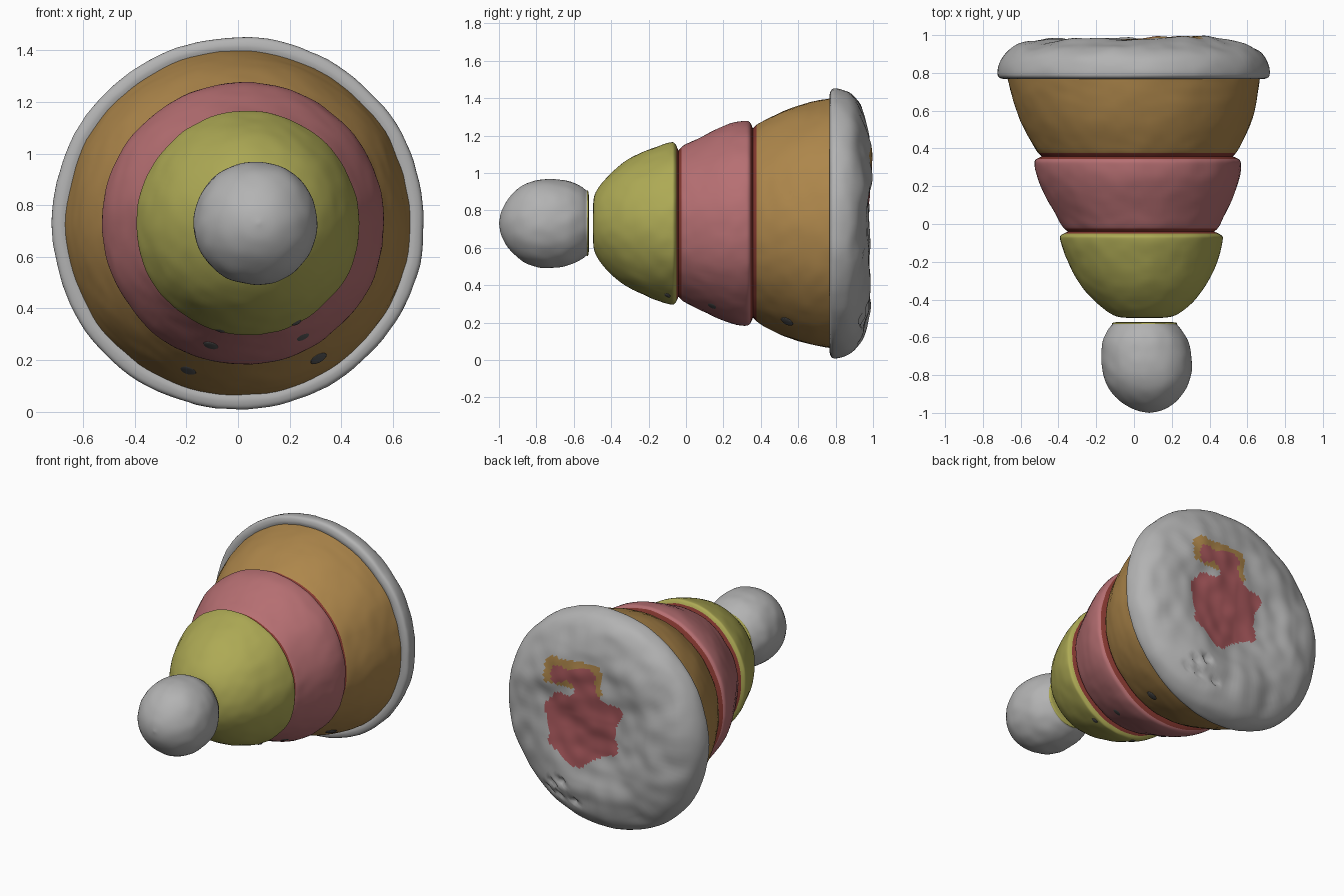
import bpy, bmesh, math
from mathutils import Vector, noise

if "Cube" in bpy.data.objects:
    bpy.data.objects.remove(bpy.data.objects["Cube"])

SEG = 112
CZ = 0.73


def material(name, rgb):
    m = bpy.data.materials.new(name)
    m.diffuse_color = (*rgb, 1)
    m.use_nodes = True
    m.node_tree.nodes["Principled BSDF"].inputs["Base Color"].default_value = m.diffuse_color
    return m


grey = material("grey", (0.45, 0.45, 0.45))
yellow = material("yellow", (0.42, 0.40, 0.09))
pink = material("pink", (0.47, 0.16, 0.17))
orange = material("orange", (0.42, 0.24, 0.07))
groove = material("groove_red", (0.24, 0.04, 0.03))
stain = material("stain_red", (0.40, 0.10, 0.11))
dark = material("dark", (0.10, 0.10, 0.10))


def axis_x(y):
    # the stack leans slightly towards +x at the front
    return max(0.0, 0.035 - 0.045 * y)


def smooth_profile(pts, steps):
    # Catmull-Rom through (y, radius) points
    p = [Vector(q) for q in pts]
    p = [p[0]] + p + [p[-1]]
    out = []
    for a, b, c, d in zip(p, p[1:], p[2:], p[3:]):
        for k in range(steps):
            t = k / steps
            out.append(0.5 * (2 * b + (c - a) * t + (2 * a - 5 * b + 4 * c - d) * t * t
                              + (3 * b - a - 3 * c + d) * t ** 3))
    return out + [p[-1]]


def bumps(co):
    return 0.006 * noise.noise(co * 5) + 0.003 * noise.noise(co * 15)


def lathe(name, pts, mats, pick=lambda c: 0, shape=None, steps=5):
    bm = bmesh.new()
    rings = []
    for y, r in smooth_profile(pts, steps):
        r = max(r, 0)
        ring = []
        for j in range(SEG):
            a = 2 * math.pi * j / SEG
            co = Vector((axis_x(y) + r * math.cos(a), y, CZ + r * math.sin(a)))
            n = bumps(co) * min(1, r / 0.1)
            co += Vector((math.cos(a), 0, math.sin(a))) * n
            if shape:
                co.y += shape(co, r)
            ring.append(bm.verts.new(co))
        rings.append(ring)
    for r0, r1 in zip(rings, rings[1:]):
        for j in range(SEG):
            k = (j + 1) % SEG
            f = bm.faces.new((r0[j], r1[j], r1[k], r0[k]))
            f.smooth = True
            f.material_index = pick(f.calc_center_median())
    bmesh.ops.remove_doubles(bm, verts=bm.verts, dist=1e-5)
    me = bpy.data.meshes.new(name)
    bm.to_mesh(me)
    bm.free()
    for m in mats:
        me.materials.append(m)
    ob = bpy.data.objects.new(name, me)
    bpy.context.collection.objects.link(ob)
    return ob


# Front knob
lathe("knob", [(-1.0, 0), (-0.985, 0.07), (-0.94, 0.145), (-0.87, 0.205), (-0.79, 0.235),
               (-0.71, 0.24), (-0.63, 0.228), (-0.57, 0.2), (-0.535, 0.175),
               (-0.52, 0.155), (-0.52, 0)],
      [grey, yellow], lambda c: int(c.y > -0.53))

# Yellow dome
lathe("yellow_dome", [(-0.497, 0), (-0.495, 0.12), (-0.475, 0.18), (-0.42, 0.25), (-0.34, 0.32),
                      (-0.25, 0.373), (-0.15, 0.413), (-0.085, 0.432), (-0.06, 0.428),
                      (-0.04, 0.39)],
      [yellow, groove], lambda c: int(c.y > -0.052))

# Pink middle ring
lathe("pink_ring", [(-0.04, 0.39), (-0.015, 0.415), (0.05, 0.45), (0.15, 0.5), (0.24, 0.535),
                    (0.31, 0.547), (0.34, 0.54), (0.358, 0.505)],
      [pink, groove], lambda c: int(c.y < -0.02 or c.y > 0.345))

# Orange flared ring
lathe("orange_ring", [(0.358, 0.505), (0.385, 0.53), (0.45, 0.565), (0.54, 0.607), (0.63, 0.638),
                      (0.71, 0.657), (0.785, 0.67)],
      [orange, groove], lambda c: int(c.y < 0.375))

# Grey base with rough stained back and a few pits
PITS = [(0.24, 0.30, 0.035), (0.31, 0.27, 0.03), (0.35, 0.21, 0.025), (0.15, 0.18, 0.025),
        (0.28, 0.20, 0.03)]


def rough_back(co, r):
    if co.y < 0.86:
        return 0
    w = min(1, (co.y - 0.86) / 0.08)
    d = 0.022 * noise.noise(Vector((co.x, 3, co.z)) * 3.5)
    d += 0.012 * noise.noise(Vector((co.x, 7, co.z)) * 9)
    for x, z, s in PITS:
        q = math.hypot(co.x - x, co.z - z) / s
        d -= 0.03 * max(0, 1 - q * q)
    return min(w * d, 1.0 - co.y)


def stain_pick(c):
    if c.y < 0.9:
        return 0
    d = math.hypot((c.x - 0.09) / 0.9, c.z - 0.74)
    d += 0.18 * noise.noise(Vector((c.x, 1, c.z)) * 5)
    if d < 0.29:
        return 1
    return 2 if d < 0.36 and c.z > 0.95 else 0


lathe("base_rim", [(0.775, 0.655), (0.768, 0.69), (0.785, 0.72), (0.84, 0.715), (0.89, 0.69),
                   (0.93, 0.64), (0.955, 0.57), (0.975, 0.48), (0.978, 0.4), (0.968, 0.3),
                   (0.962, 0.2), (0.96, 0.1), (0.96, 0)],
      [grey, stain, orange], stain_pick, rough_back, 6)

# Small dark spots along the underside of the rings
SPOTS = [(-0.10, -0.06, 0.35, 0.02), (-0.10, 0.22, 0.36, 0.02), (0.14, -0.11, 0.24, 0.03),
         (0.14, 0.26, 0.27, 0.03), (0.54, -0.2, 0.15, 0.035), (0.54, 0.31, 0.21, 0.035)]
RADII = {-0.10: 0.427, 0.14: 0.492, 0.54: 0.605}
for i, (y, x, z, s) in enumerate(SPOTS):
    out = Vector((x - axis_x(y), 0, z - CZ)).normalized()
    pos = Vector((axis_x(y), y, CZ)) + out * RADII[y]
    normal = (out + Vector((0, -0.45, 0))).normalized()
    bpy.ops.mesh.primitive_uv_sphere_add(segments=16, ring_count=8, radius=1, location=pos)
    ob = bpy.context.object
    ob.name = f"dark_spot_{i + 1}"
    ob.rotation_euler = normal.to_track_quat('Z', 'Y').to_euler()
    ob.scale = (s, s, 0.006)
    ob.data.materials.append(dark)
    bpy.ops.object.shade_smooth()
